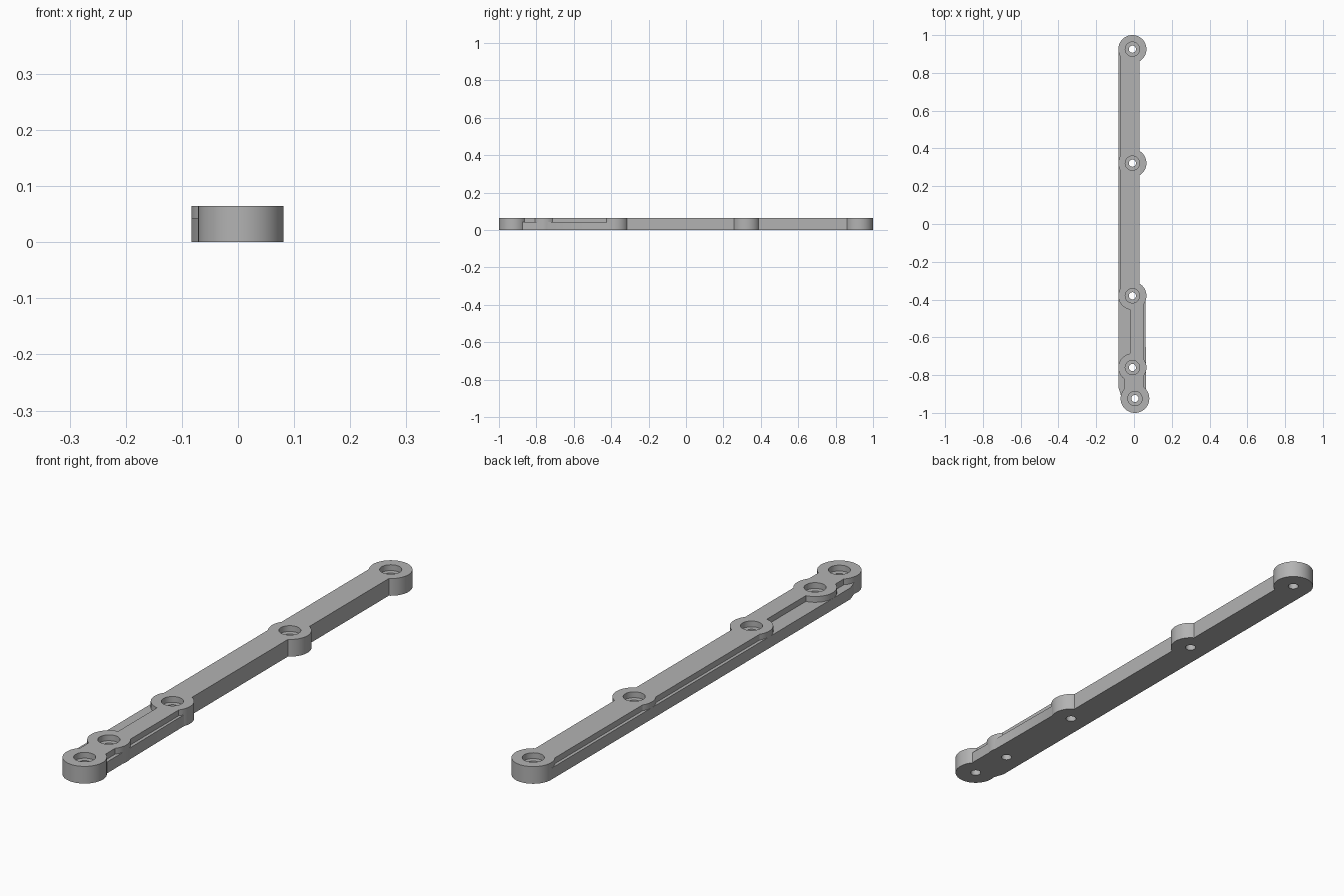
import bpy, bmesh, math

if "Cube" in bpy.data.objects:
    bpy.data.objects.remove(bpy.data.objects["Cube"])

TOP, LEDGE = 0.065, 0.043
R = 0.0745
LEFT, RIGHT = -0.083, 0.0285
# Hole centres, back to front
BOSSES = [(-0.0085, 0.9255), (-0.0085, 0.322), (-0.0085, -0.38),
          (-0.0085, -0.76), (0.005, -0.924)]

grey = bpy.data.materials.new("plain grey")
grey.use_nodes = True
grey.diffuse_color = (0.45, 0.45, 0.45, 1)
grey.node_tree.nodes["Principled BSDF"].inputs["Base Color"].default_value = (0.45, 0.45, 0.45, 1)


def prism(name, outline, z0, z1):
    """Extrude a counter-clockwise outline from z0 to z1."""
    bm = bmesh.new()
    face = bm.faces.new([bm.verts.new((x, y, z0)) for x, y in outline])
    ext = bmesh.ops.extrude_face_region(bm, geom=[face])
    verts = [g for g in ext["geom"] if isinstance(g, bmesh.types.BMVert)]
    bmesh.ops.translate(bm, vec=(0, 0, z1 - z0), verts=verts)
    bmesh.ops.recalc_face_normals(bm, faces=bm.faces)
    mesh = bpy.data.meshes.new(name)
    bm.to_mesh(mesh)
    bm.free()
    mesh.materials.append(grey)
    obj = bpy.data.objects.new(name, mesh)
    bpy.context.collection.objects.link(obj)
    return obj


def circle(centre, radius, n=64):
    return [(centre[0] + radius * math.cos(2 * math.pi * i / n),
             centre[1] + radius * math.sin(2 * math.pi * i / n)) for i in range(n)]


def box(x0, x1, y0, y1):
    return [(x0, y0), (x1, y0), (x1, y1), (x0, y1)]


def combine(target, tool, operation):
    """Apply a boolean and discard the tool."""
    mod = target.modifiers.new("combine", "BOOLEAN")
    mod.operation, mod.solver, mod.object = operation, "EXACT", tool
    bpy.ops.object.select_all(action="DESELECT")
    bpy.context.view_layer.objects.active = target
    target.select_set(True)
    bpy.ops.object.modifier_apply(modifier=mod.name)
    bpy.data.objects.remove(tool)


back, middle, third, fourth, front = BOSSES

# Low base with the side ledge, tapering into the front boss
arm = prism("linkage_arm", [
    (LEFT, -0.865), (-0.055, -0.95), (0.05, -0.93), (0.064, -0.87), (0.06, third[1]),
    (RIGHT, third[1]), (RIGHT, back[1]), (LEFT, back[1])], 0, LEDGE)

# Raised spine, narrow front rib and neck
combine(arm, prism("spine", box(-0.071, RIGHT, third[1], back[1]), 0, TOP), "UNION")
combine(arm, prism("front_rib", box(-0.021, 0.05, fourth[1], third[1]), 0, TOP), "UNION")
combine(arm, prism("neck", box(-0.05, 0.05, front[1], fourth[1]), 0, TOP), "UNION")

# Round bosses
for c in BOSSES:
    combine(arm, prism("boss", circle(c, R if c != front else 0.076), 0, TOP), "UNION")

# Counterbored screw holes
for c in BOSSES:
    combine(arm, prism("counterbore", circle(c, 0.038, 40), LEDGE, TOP + 0.05), "DIFFERENCE")
    combine(arm, prism("screw_hole", circle(c, 0.019, 32), -0.05, TOP), "DIFFERENCE")

bpy.ops.object.shade_smooth_by_angle(angle=math.radians(30))
